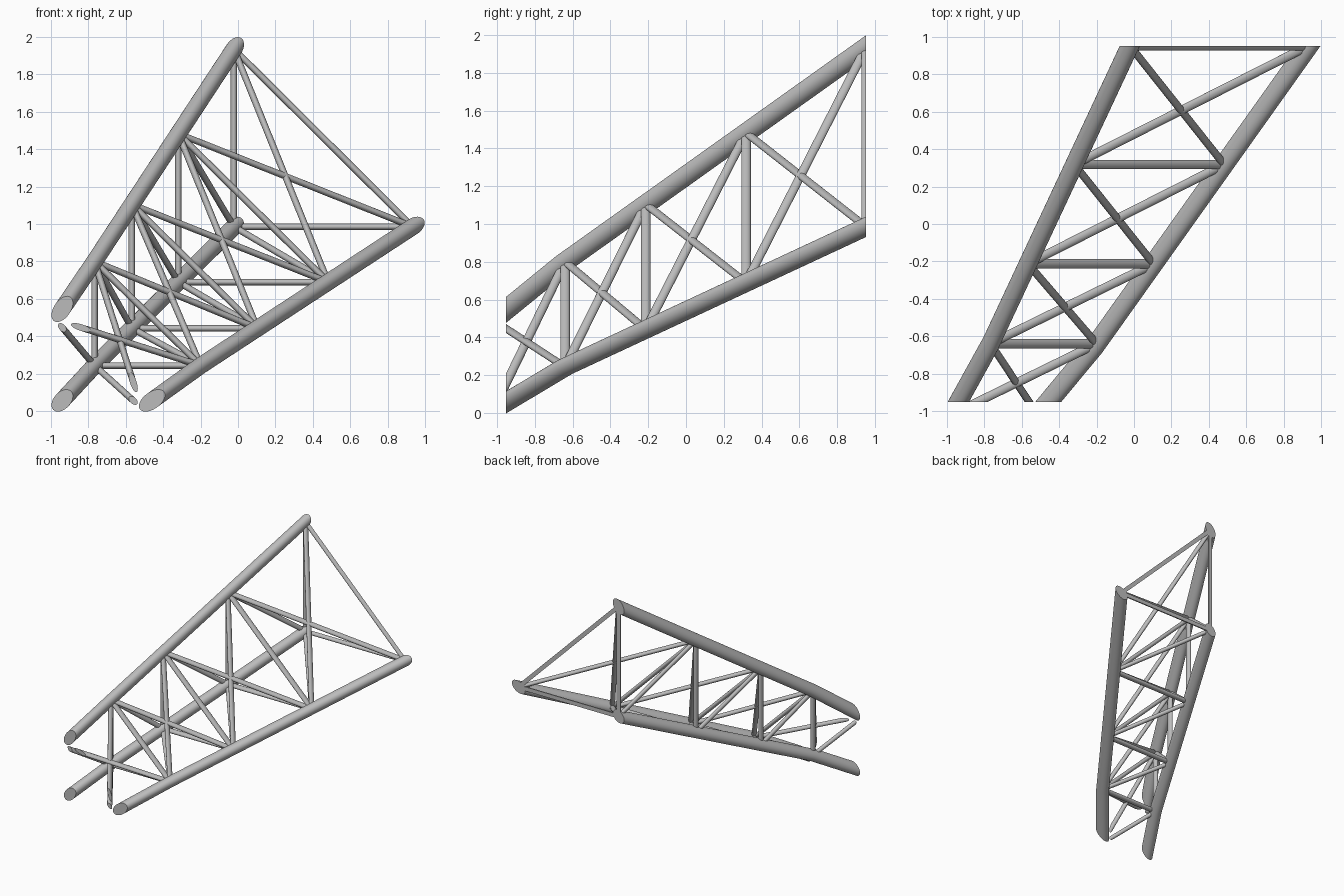
import bpy, bmesh, math
from mathutils import Vector

cube = bpy.data.objects.get("Cube")
if cube:
    bpy.data.objects.remove(cube, do_unlink=True)

STRETCH = 1.42      # the tubes are oval, wider along the length of the truss
CUT = 0.953         # flat end planes at y = -CUT and y = +CUT
CHORD_R, BRACE_R = 0.045, 0.0175

steel = bpy.data.materials.new("steel_grey")
steel.use_nodes = True
GREY = (0.5, 0.5, 0.5, 1)
steel.diffuse_color = GREY
bsdf = next(n for n in steel.node_tree.nodes if n.type == 'BSDF_PRINCIPLED')
bsdf.inputs["Base Color"].default_value = GREY


def squash(p):
    return Vector((p[0], p[1] / STRETCH, p[2]))


def tube(name, points, radius, sides):
    """Sweep a round tube along points, trim at the end planes, stretch."""
    pts = [squash(p) for p in points]
    bm = bmesh.new()
    rings = []
    for i, p in enumerate(pts):
        before, after = pts[max(i - 1, 0)], pts[min(i + 1, len(pts) - 1)]
        axis = (after - p).normalized() + (p - before).normalized()
        rot = axis.to_track_quat('Z', 'Y')
        ring = []
        for k in range(sides):
            a = 2 * math.pi * k / sides
            offset = Vector((math.cos(a), math.sin(a), 0)) * radius
            ring.append(bm.verts.new(p + rot @ offset))
        rings.append(ring)
    for r0, r1 in zip(rings, rings[1:]):
        for k in range(sides):
            n = (k + 1) % sides
            bm.faces.new((r0[k], r0[n], r1[n], r1[k]))
    bm.faces.new(list(reversed(rings[0])))
    bm.faces.new(rings[-1])
    # trim both ends flat and cap them
    for side in (-1, 1):
        geom = bm.verts[:] + bm.edges[:] + bm.faces[:]
        res = bmesh.ops.bisect_plane(bm, geom=geom, plane_co=(0, side * CUT / STRETCH, 0),
                                     plane_no=(0, side, 0), clear_outer=True)
        edges = [e for e in res["geom_cut"] if isinstance(e, bmesh.types.BMEdge)]
        if edges:
            bmesh.ops.holes_fill(bm, edges=edges, sides=0)
    bmesh.ops.scale(bm, vec=(1, STRETCH, 1), verts=bm.verts[:])
    bmesh.ops.recalc_face_normals(bm, faces=bm.faces[:])
    for f in bm.faces:
        f.smooth = len(f.verts) <= 6
    for e in bm.edges:
        if len(e.link_faces) == 2 and e.calc_face_angle() > math.radians(35):
            e.smooth = False
    mesh = bpy.data.meshes.new(name)
    bm.to_mesh(mesh)
    bm.free()
    mesh.materials.append(steel)
    obj = bpy.data.objects.new(name, mesh)
    bpy.context.collection.objects.link(obj)
    return obj


# Chord axes: front end, slight bend, back end
BEND_Y = -0.64
chords = {
    "top": [Vector((-0.94, -CUT, 0.545)), Vector((-0.767, BEND_Y, 0.8)), Vector((-0.022, CUT, 1.935))],
    "lower": [Vector((-0.94, -CUT, 0.056)), Vector((-0.767, BEND_Y, 0.243)), Vector((-0.022, CUT, 0.985))],
    "side": [Vector((-0.46, -CUT, 0.056)), Vector((-0.2, BEND_Y, 0.243)), Vector((0.934, CUT, 0.985))],
}


def node(chord, y):
    front, bend, back = chords[chord]
    a, b = (front, bend) if y < BEND_Y else (bend, back)
    return a.lerp(b, 0) + (b - a) * ((y - a.y) / (b.y - a.y))


for c in chords:
    path = [node(c, y) for y in (-CUT - 0.15, BEND_Y, CUT + 0.15)]
    tube(c + "_chord", path, CHORD_R, 40)


def brace(name, c0, y0, c1, y1):
    tube(name, [node(c0, y0), node(c1, y1)], BRACE_R, 20)


# Straight frames at each bay, cut through at the back end
stations = [-1.02, BEND_Y, -0.213, 0.318, CUT]
for i, y in enumerate(stations[1:], 1):
    brace(f"post_{i}", "top", y, "lower", y)
    brace(f"floor_strut_{i}", "lower", y, "side", y)
    brace(f"sloped_strut_{i}", "top", y, "side", y)

# Diagonals: crossed on the sloped face, single on the other two
for i, (y0, y1) in enumerate(zip(stations, stations[1:]), 1):
    brace(f"sloped_diagonal_{i}", "top", y0, "side", y1)
    brace(f"sloped_counter_diagonal_{i}", "top", y1, "side", y0)
    brace(f"wall_diagonal_{i}", "top", y0, "lower", y1)
    brace(f"floor_diagonal_{i}", "lower", y1, "side", y0)
